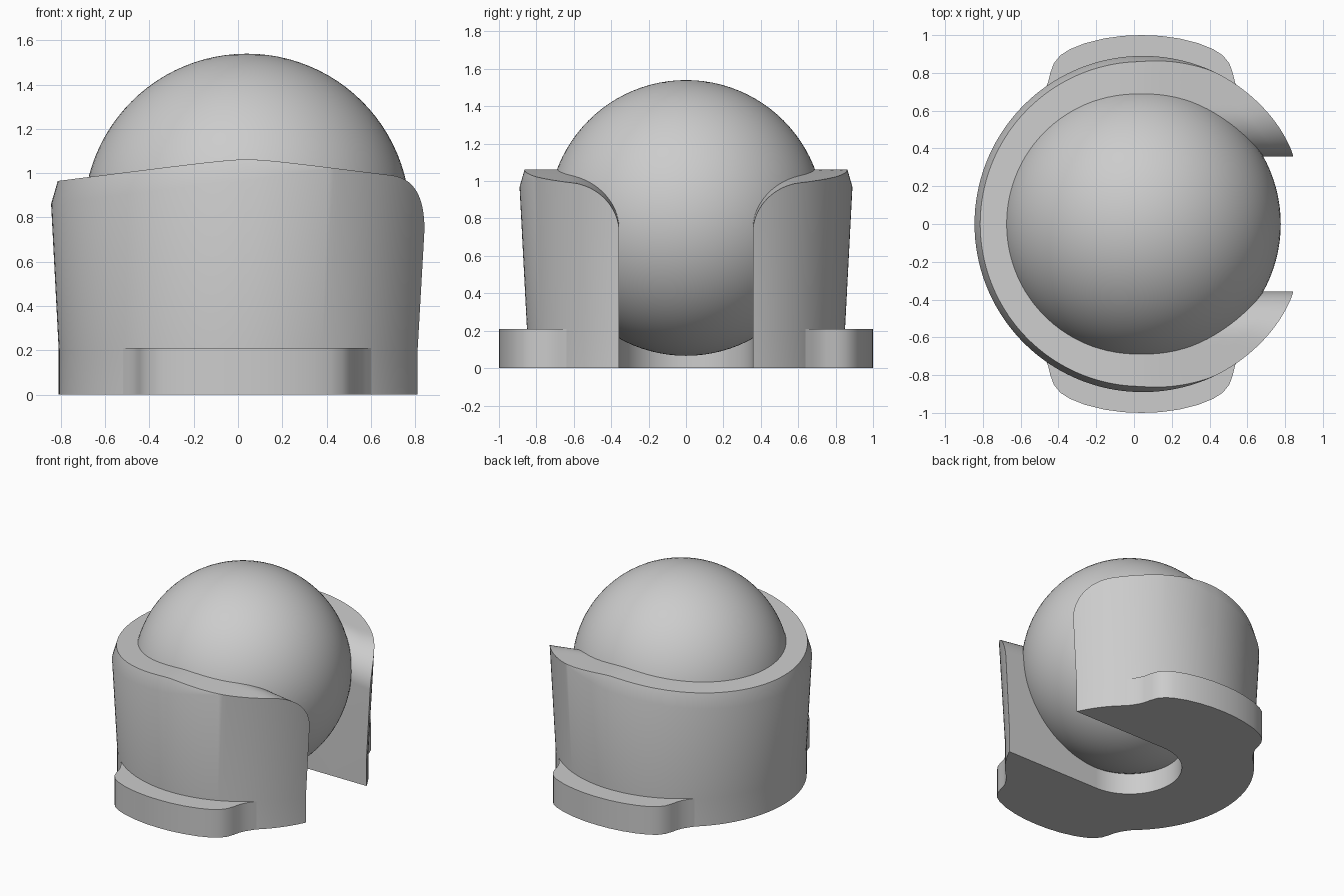
import bpy, bmesh, math
from math import cos, sin, asin, sqrt, pi, radians

if "Cube" in bpy.data.objects:
    bpy.data.objects.remove(bpy.data.objects["Cube"])

CX = 0.04        # shared vertical axis of ball and cup
SLOT = 0.357     # half width of the side opening
ROUND = 0.25     # radius of the opening's rounded shoulders
COLS = 180

grey = bpy.data.materials.new("plain grey")
grey.use_nodes = True
tone = (0.604, 0.604, 0.604, 1)
grey.diffuse_color = tone
grey.node_tree.nodes["Principled BSDF"].inputs["Base Color"].default_value = tone


def finish(name, bm):
    bmesh.ops.remove_doubles(bm, verts=bm.verts, dist=1e-5)
    bmesh.ops.recalc_face_normals(bm, faces=bm.faces)
    mesh = bpy.data.meshes.new(name)
    bm.to_mesh(mesh)
    bm.free()
    obj = bpy.data.objects.new(name, mesh)
    bpy.context.collection.objects.link(obj)
    mesh.materials.append(grey)
    bpy.ops.object.select_all(action='DESELECT')
    obj.select_set(True)
    bpy.context.view_layer.objects.active = obj
    bpy.ops.object.shade_smooth_by_angle(angle=radians(30))


def rim_height(r, a):
    """Gabled rim that rounds down into the opening."""
    u, y = r * cos(a), abs(r * sin(a))
    z = 1.075 - 0.128 * math.hypot(u, 0.1)
    if u > 0:
        d = min(ROUND, max(0, SLOT + ROUND - y))
        z -= ROUND - sqrt(ROUND * ROUND - d * d)
    return z


def wall_radius(z):
    return 0.85 + 0.052 * max(0, z - 0.2)


def sweep(r, t):
    """Angle at fraction t of a ring whose ends lie on the opening's flat sides."""
    start = asin(min(1, SLOT / r))
    return start + t * (2 * pi - 2 * start)


# Ball resting in the cup
bm = bmesh.new()
bmesh.ops.create_uvsphere(bm, u_segments=96, v_segments=48, radius=0.737)
bmesh.ops.translate(bm, verts=bm.verts, vec=(CX, 0, 0.803))
finish("ball", bm)

# Flared cup: a closed section swept round from one side of the opening to the other
bm = bmesh.new()
columns = []
for i in range(COLS + 1):
    t = (1 - cos(pi * i / COLS)) / 2
    # the chamfer fades out toward the opening
    fade = min(1, max(0, (0.43 - cos(sweep(0.88, t))) / 0.43))
    outer = 0.88
    for _ in range(4):
        low = rim_height(outer, sweep(outer, t)) - 0.1 * fade
        outer = wall_radius(low)
    section = [(SLOT, 0), (0.6, 0), (0.85, 0), (0.85, 0.2), (outer, low)]
    section += [(r, rim_height(r, sweep(r, t)))
                for r in (outer - 0.03 * fade, 0.8, 0.75, 0.7, 0.66)]
    section += [(0.5, 0.7), (SLOT, 0.5)]
    column = []
    for r, z in section:
        a = sweep(r, t)
        column.append(bm.verts.new((CX + r * cos(a), r * sin(a), z)))
    columns.append(column)
for left, right in zip(columns, columns[1:]):
    for k in range(len(left)):
        bm.faces.new((left[k - 1], right[k - 1], right[k], left[k]))
for end in (columns[0], columns[-1]):
    bm.faces.new(end)
finish("cup", bm)

# Mounting feet: curved lugs on the front and back
side = [(0, 1), (0.1, 0.996), (0.2, 0.982), (0.3, 0.957), (0.38, 0.925),
        (0.43, 0.893), (0.465, 0.85), (0.483, 0.8), (0.495, 0.75),
        (0.512, 0.71), (0.535, 0.675), (0.56, 0.64)]
inner = [(0.84 * sin(a), 0.84 * cos(a)) for a in
         [radians(41 - 82 * i / 24) for i in range(25)]]
lug = side + inner + [(-u, y) for u, y in reversed(side[1:])]
for name, s in (("front_foot", -1), ("back_foot", 1)):
    bm = bmesh.new()
    face = bm.faces.new([bm.verts.new((CX + u, s * y, 0)) for u, y in lug])
    new = bmesh.ops.extrude_face_region(bm, geom=[face])["geom"]
    bmesh.ops.translate(bm, vec=(0, 0, 0.21),
                        verts=[v for v in new if isinstance(v, bmesh.types.BMVert)])
    finish(name, bm)
